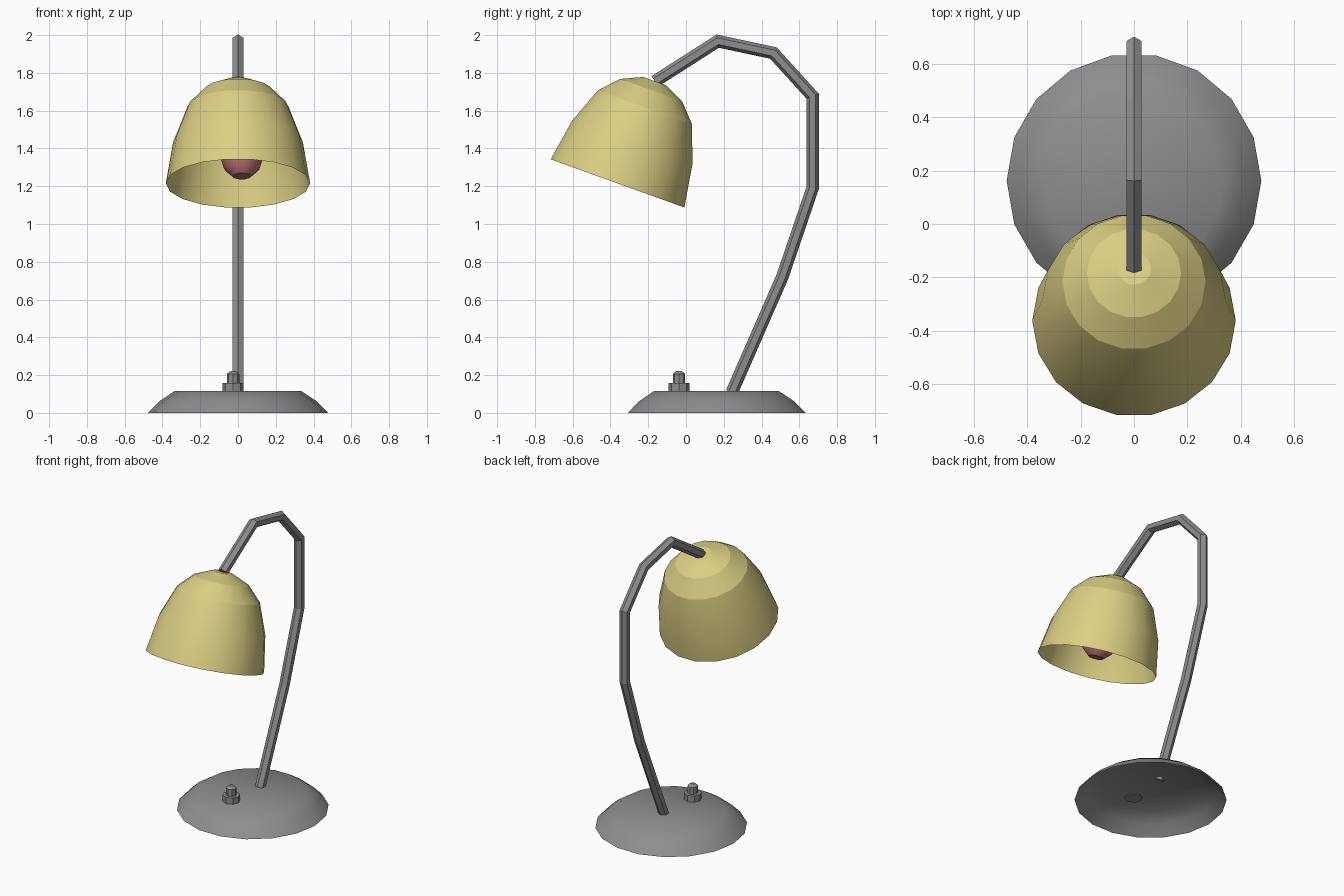
import bpy, bmesh
from math import cos, sin, pi, radians
from mathutils import Matrix, Vector

cube = bpy.data.objects.get("Cube")
if cube:
    bpy.data.objects.remove(cube)


def material(name, rgb):
    m = bpy.data.materials.new(name)
    m.use_nodes = True
    col = (*rgb, 1)
    m.diffuse_color = col
    m.node_tree.nodes["Principled BSDF"].inputs["Base Color"].default_value = col
    return m


grey = material("grey metal", (0.27, 0.27, 0.27))
yellow = material("pale yellow", (0.71, 0.62, 0.23))
pink = material("dusty pink", (0.52, 0.16, 0.17))


def skin(name, rings, mat, bottom, top, smooth):
    """Join a list of equal-sized point rings into one surface."""
    bm = bmesh.new()
    loops = [[bm.verts.new(p) for p in ring] for ring in rings]
    n = len(loops[0])
    for a, b in zip(loops, loops[1:]):
        for i in range(n):
            j = (i + 1) % n
            bm.faces.new((a[i], a[j], b[j], b[i]))
    if bottom:
        bm.faces.new(loops[0][::-1])
    if top:
        bm.faces.new(loops[-1])
    me = bpy.data.meshes.new(name)
    bm.to_mesh(me)
    bm.free()
    me.materials.append(mat)
    ob = bpy.data.objects.new(name, me)
    bpy.context.collection.objects.link(ob)
    if smooth:
        bpy.ops.object.select_all(action='DESELECT')
        ob.select_set(True)
        bpy.context.view_layer.objects.active = ob
        bpy.ops.object.shade_smooth_by_angle(angle=radians(smooth))
    return ob


def lathe(name, profile, sides, matrix, mat, bottom=True, top=True, smooth=0):
    """Turn a (radius, height) profile, listed bottom to top."""
    rings = [[matrix @ Vector((r * cos(2 * pi * i / sides),
                               r * sin(2 * pi * i / sides), h))
              for i in range(sides)] for r, h in profile]
    return skin(name, rings, mat, bottom, top, smooth)


def hex_tube(name, path, radius, mat):
    """Sweep a hexagon with mitred bends along a path in the YZ plane."""
    pts = [Vector((0, y, z)) for y, z in path]
    dirs = [(b - a).normalized() for a, b in zip(pts, pts[1:])]
    side = Vector((1, 0, 0))
    rings = []
    for k, p in enumerate(pts):
        before, after = dirs[max(k - 1, 0)], dirs[min(k, len(dirs) - 1)]
        tangent = (before + after).normalized()
        across = tangent.cross(side) / tangent.dot(after)
        rings.append([p + radius * (across * sin(t) + side * cos(t))
                      for t in (pi / 6 + i * pi / 3 for i in range(6))])
    return skin(name, rings, mat, True, True, 0)


# Round foot, open underneath
lathe("base", [(0.478, 0), (0.415, 0.063), (0.336, 0.115)], 18,
      Matrix.Translation((0, 0.162, 0)), grey, bottom=False, smooth=40)

# Switch: collar and button
switch = Matrix.Translation((-0.026, -0.037, 0))
lathe("switch_collar", [(0.056, 0.11), (0.056, 0.158)], 8, switch, grey)
lathe("switch_button", [(0.033, 0.15), (0.033, 0.206), (0.014, 0.222)],
      8, switch, grey)

# Bent neck
hex_tube("neck", [(0.242, 0.108), (0.51, 0.72), (0.67, 1.19), (0.67, 1.677),
                  (0.463, 1.905), (0.168, 1.968), (-0.165, 1.755)], 0.033, grey)

# Tilted shade, open at the rim
tilt = Matrix.Translation((0, -0.3625, 1.215)) @ Matrix.Rotation(radians(-19.8), 4, 'X')
lathe("shade", [(0.382, 0), (0.344, 0.23), (0.269, 0.428), (0.177, 0.525),
                (0.064, 0.576)], 18, tilt, yellow, bottom=False, smooth=20.5)

# Bulb inside the shade
lathe("bulb", [(0.05, 0.04), (0.093, 0.08), (0.115, 0.15), (0.1, 0.23),
               (0.06, 0.32), (0.05, 0.56)], 10,
      Matrix.Translation((0.02, 0, 0)) @ tilt, pink, smooth=40)
